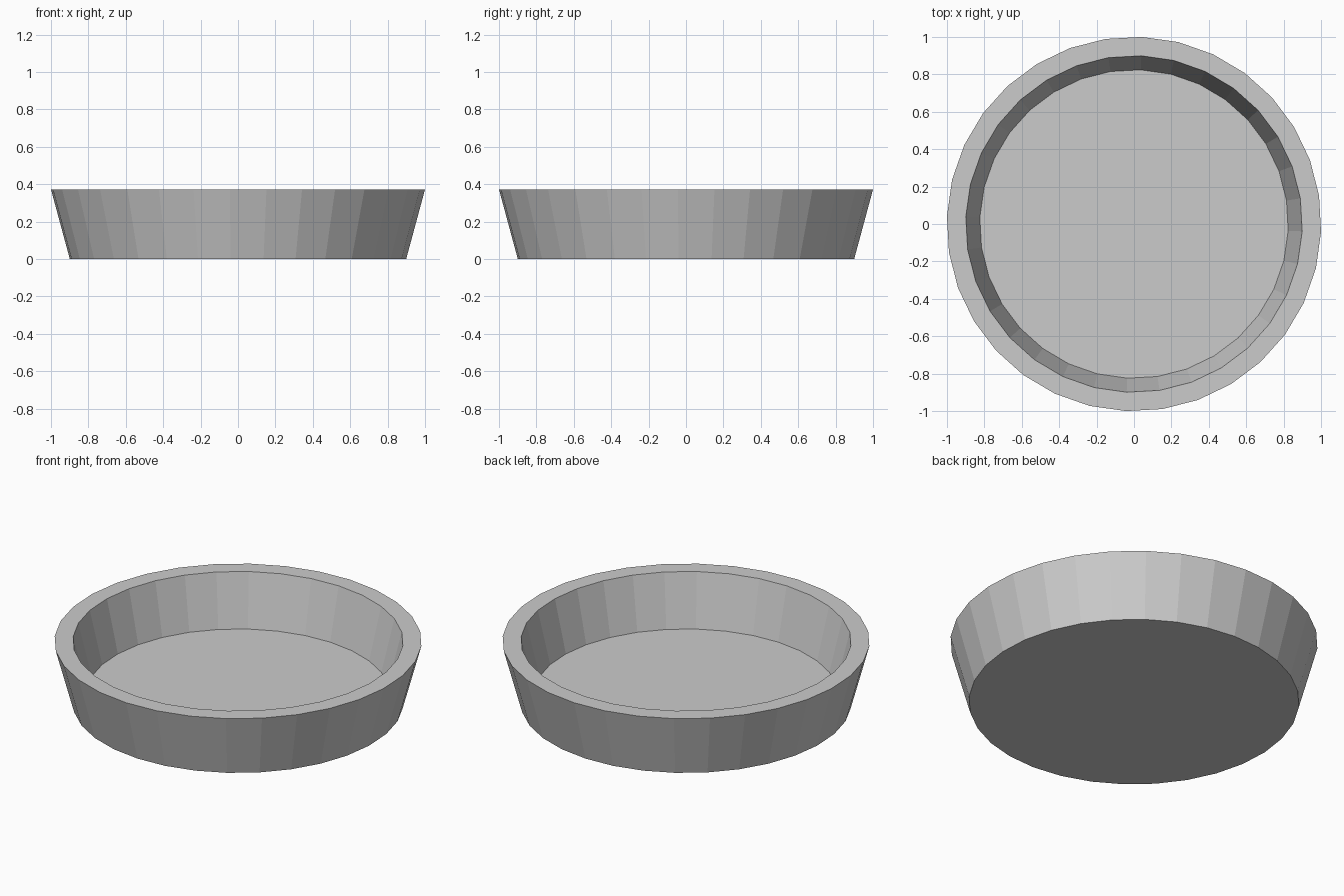
import bpy, bmesh
from math import sin, cos, radians, tau

if "Cube" in bpy.data.objects:
    bpy.data.objects.remove(bpy.data.objects["Cube"])

SIDES = 32
TURN = radians(-2.5)
# Dish profile (radius, height): base edge, outer rim, inner rim, floor edge
PROFILE = [(0.9, 0.0), (1.001, 0.373), (0.9, 0.373), (0.825, 0.062)]

bm = bmesh.new()

# One ring of vertices per profile point
rings = [[bm.verts.new((r * cos(TURN + tau * i / SIDES), r * sin(TURN + tau * i / SIDES), z))
          for i in range(SIDES)] for r, z in PROFILE]

# Outer wall, flat rim and inner wall
for low, high in zip(rings, rings[1:]):
    for i in range(SIDES):
        j = (i + 1) % SIDES
        bm.faces.new((low[i], low[j], high[j], high[i]))

# Underside and inside floor
bm.faces.new(rings[0][::-1])
bm.faces.new(rings[-1])
bmesh.ops.recalc_face_normals(bm, faces=bm.faces)

mesh = bpy.data.meshes.new("round_dish")
bm.to_mesh(mesh)
bm.free()
bpy.context.collection.objects.link(bpy.data.objects.new("round_dish", mesh))
